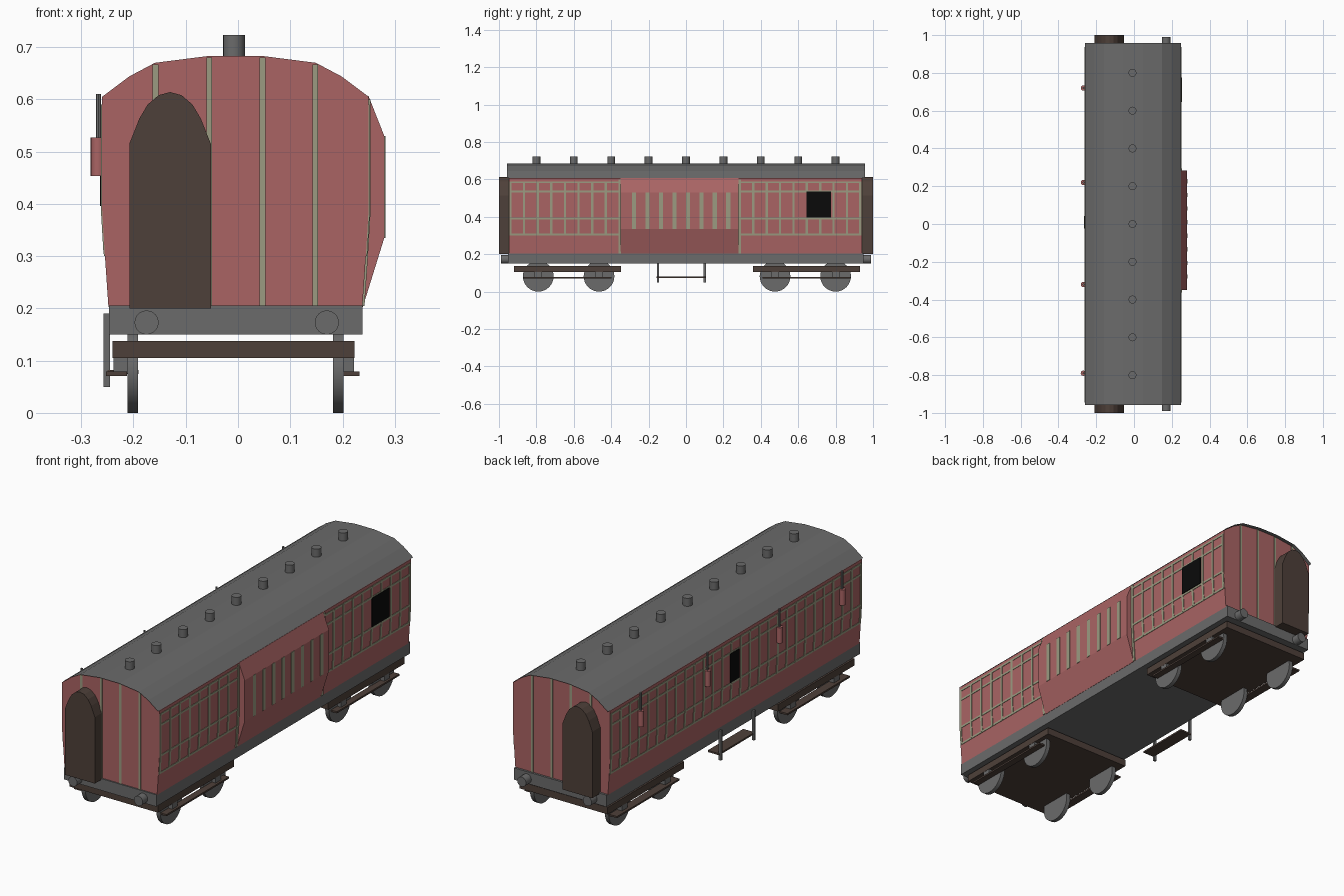
import bpy, bmesh, math
from mathutils import Matrix, Vector

if "Cube" in bpy.data.objects:
    bpy.data.objects.remove(bpy.data.objects["Cube"])


def mat(name, r, g, b):
    m = bpy.data.materials.new(name)
    m.diffuse_color = (r, g, b, 1)
    m.use_nodes = True
    m.node_tree.nodes["Principled BSDF"].inputs["Base Color"].default_value = m.diffuse_color
    return m


RED = mat("dull_red", 0.40, 0.127, 0.127)
GREY = mat("mid_grey", 0.147, 0.147, 0.147)
BROWN = mat("dark_brown", 0.076, 0.051, 0.041)
GREEN = mat("pale_green", 0.33, 0.33, 0.22)
BLACK = mat("black", 0.003, 0.003, 0.003)
CX = -0.005  # centre line of the coach


def finish(name, bm, material, smooth=False):
    bmesh.ops.recalc_face_normals(bm, faces=bm.faces)
    me = bpy.data.meshes.new(name)
    bm.to_mesh(me)
    bm.free()
    me.materials.append(material)
    ob = bpy.data.objects.new(name, me)
    bpy.context.collection.objects.link(ob)
    if smooth:
        bpy.ops.object.select_all(action='DESELECT')
        ob.select_set(True)
        bpy.context.view_layer.objects.active = ob
        bpy.ops.object.shade_smooth_by_angle(angle=math.radians(35))
    return ob


def add_box(bm, x0, x1, y0, y1, z0, z1):
    m = Matrix.Translation(((x0 + x1) / 2, (y0 + y1) / 2, (z0 + z1) / 2))
    bmesh.ops.create_cube(bm, size=1, matrix=m @ Matrix.Diagonal((x1 - x0, y1 - y0, z1 - z0, 1)))


def add_cyl(bm, a, b, r, n=24):
    a, b = Vector(a), Vector(b)
    rot = (b - a).to_track_quat('Z', 'Y').to_matrix().to_4x4()
    bmesh.ops.create_cone(bm, cap_ends=True, segments=n, radius1=r, radius2=r,
                          depth=(b - a).length, matrix=Matrix.Translation((a + b) / 2) @ rot)


def extrude(name, pts, y0, y1, material):
    """Extrude an (x, z) outline along y."""
    bm = bmesh.new()
    f = bm.faces.new([bm.verts.new((x, y0, z)) for x, z in pts])
    ex = bmesh.ops.extrude_face_region(bm, geom=[f])
    bmesh.ops.translate(bm, vec=(0, y1 - y0, 0),
                        verts=[v for v in ex['geom'] if isinstance(v, bmesh.types.BMVert)])
    return finish(name, bm, material)


# half section of the body, offset from the centre line
WALL = [(0.243, 0.203), (0.25, 0.305), (0.255, 0.39), (0.255, 0.605)]
TOP = [(0.255, 0.605), (0.203, 0.644), (0.154, 0.67), (0.052, 0.683)]


def wall_x(z):
    for (xa, za), (xb, zb) in zip(WALL, WALL[1:]):
        if z <= zb:
            return xa + (xb - xa) * (z - za) / (zb - za)
    return WALL[-1][0]


def wall_plate(bm, side, y0, y1, z0, z1, out=0.002):
    """Thin plate lying on a side wall."""
    zs = [z0] + [z for z in (0.305, 0.39) if z0 + 0.006 < z < z1 - 0.006] + [z1]
    for za, zb in zip(zs, zs[1:]):
        v = [bm.verts.new((CX + side * (wall_x(z) + d), y, z))
             for z in (za, zb) for y in (y0, y1) for d in (-0.003, out)]
        for q in ((0, 1, 3, 2), (4, 5, 7, 6), (0, 1, 5, 4), (2, 3, 7, 6), (0, 2, 6, 4), (1, 3, 7, 5)):
            bm.faces.new([v[i] for i in q])


# body shell
half = WALL + TOP[1:]
extrude("coach_body", [(CX + x, z) for x, z in half] + [(CX - x, z) for x, z in reversed(half)],
        -0.947, 0.94, RED)

# roof sheet
bm = bmesh.new()
line = [(CX + x, z + 0.002) for x, z in TOP] + [(CX - x, z + 0.002) for x, z in reversed(TOP)]
rows = [[bm.verts.new((x, y, z)) for x, z in line] for y in (-0.957, 0.957)]
for i in range(len(line) - 1):
    bm.faces.new((rows[0][i], rows[0][i + 1], rows[1][i + 1], rows[1][i]))
finish("roof", bm, GREY)

# roof vents
bm = bmesh.new()
for i in range(-4, 5):
    add_cyl(bm, (-0.008, i * 0.2, 0.67), (-0.008, i * 0.2, 0.723), 0.021, 16)
finish("roof_vents", bm, GREY, True)

# underframe
bm = bmesh.new()
add_box(bm, -0.247, 0.238, -0.953, 0.95, 0.15, 0.206)
finish("underframe", bm, GREY)

# guard compartment bulge on the right side
B0, B1 = -0.35, 0.282
extrude("side_bulge", [(0.2, 0.203), (0.239, 0.203), (0.28, 0.335), (0.28, 0.53), (0.25, 0.606), (0.2, 0.606)],
        B0, B1, RED)
bm = bmesh.new()
for i in range(8):
    y = -0.278 + i * 0.072
    add_box(bm, 0.275, 0.282, y - 0.011, y + 0.011, 0.335, 0.53)
finish("bulge_stripes", bm, GREEN)

# beading on both side walls
WIN_R = (0.645, 0.775)
WIN_L = (-0.024, 0.043)
bm = bmesh.new()
for y0, y1, side, n, win in ((-0.945, B0, 1, 8, WIN_R), (B1, 0.938, 1, 9, WIN_R),
                             (-0.945, 0.938, -1, 27, WIN_L)):
    for z in (0.305, 0.39, 0.535, 0.585):
        wall_plate(bm, side, y0, y1, z - 0.005, z + 0.005)
    for i in range(n + 1):
        y = y0 + 0.006 + (y1 - y0 - 0.012) * i / n
        spans = [(0.305, 0.585)]
        if win[0] < y < win[1]:
            spans = [(0.305, 0.39), (0.535, 0.585)]
        for za, zb in spans:
            wall_plate(bm, side, y - 0.006, y + 0.006, za, zb, 0.0025)
for y in (B0 - 0.005, B1 + 0.005):
    wall_plate(bm, 1, y - 0.007, y + 0.007, 0.205, 0.6, 0.004)
finish("side_beading", bm, GREEN)

# windows
bm = bmesh.new()
wall_plate(bm, 1, *WIN_R, 0.396, 0.534, 0.004)
wall_plate(bm, -1, *WIN_L, 0.396, 0.534, 0.004)
finish("windows", bm, BLACK)

# stripes on both ends
bm = bmesh.new()
for x, top in ((-0.158, 0.667), (-0.055, 0.68), (0.047, 0.68), (0.148, 0.667)):
    for y in (-0.947, 0.94):
        add_box(bm, x - 0.0055, x + 0.0055, y - 0.003, y + 0.003, 0.2, top)
finish("end_stripes", bm, GREEN)

# arched gangways
arch = [(0.078, 0.2), (0.078, 0.515), (0.059, 0.563), (0.043, 0.59), (0.022, 0.608)]
outline = [(-0.13 + x, z) for x, z in arch] + [(-0.13, 0.614)] + [(-0.13 - x, z) for x, z in reversed(arch)]
extrude("front_gangway", outline, -1.0, -0.94, BROWN)
extrude("rear_gangway", outline, 0.93, 1.0, BROWN)

# buffers
bm = bmesh.new()
for x in (-0.175, 0.17):
    for s in (-1, 1):
        add_cyl(bm, (x, s * 0.93, 0.173), (x, s * 0.99, 0.173), 0.023)
finish("buffers", bm, GREY, True)

# side lamps and their rods
lamps, rods = bmesh.new(), bmesh.new()
for y in (0.72, 0.22, -0.32, -0.79):
    add_cyl(lamps, (-0.268, y, 0.453), (-0.268, y, 0.527), 0.014, 16)
    add_cyl(rods, (-0.267, y, 0.52), (-0.267, y, 0.61), 0.005, 8)
finish("side_lamps", lamps, RED, True)
finish("lamp_rods", rods, GREY, True)

# bogies: frame, footboards, wheels, axle boxes
for name, yc, axles in (("front", -0.634, (-0.79, -0.465)), ("rear", 0.644, (0.476, 0.80))):
    bm = bmesh.new()
    add_box(bm, -0.24, 0.223, yc - 0.286, yc + 0.286, 0.105, 0.138)
    finish(name + "_bogie_frame", bm, BROWN)
    bm = bmesh.new()
    for x0, x1 in ((-0.253, -0.212), (0.2, 0.233)):
        add_box(bm, x0, x1, yc - 0.235, yc + 0.235, 0.071, 0.079)
    finish(name + "_footboards", bm, BROWN)
    bm = bmesh.new()
    for y in axles:
        for x in (-0.201, 0.192):
            add_cyl(bm, (x - 0.01, y, 0.082), (x + 0.01, y, 0.082), 0.082, 32)
    finish(name + "_wheels", bm, GREY, True)
    bm = bmesh.new()
    for y in axles:
        for x0, x1 in ((-0.238, -0.208), (0.195, 0.222)):
            add_box(bm, x0, x1, y - 0.02, y + 0.02, 0.075, 0.108)
    finish(name + "_axle_boxes", bm, GREY)

# step below the left side
bm = bmesh.new()
add_box(bm, -0.25, -0.19, -0.158, 0.108, 0.074, 0.082)
finish("step_board", bm, BROWN)
bm = bmesh.new()
for y in (-0.15, 0.1):
    add_box(bm, -0.257, -0.245, y - 0.006, y + 0.006, 0.05, 0.19)
finish("step_posts", bm, GREY)
